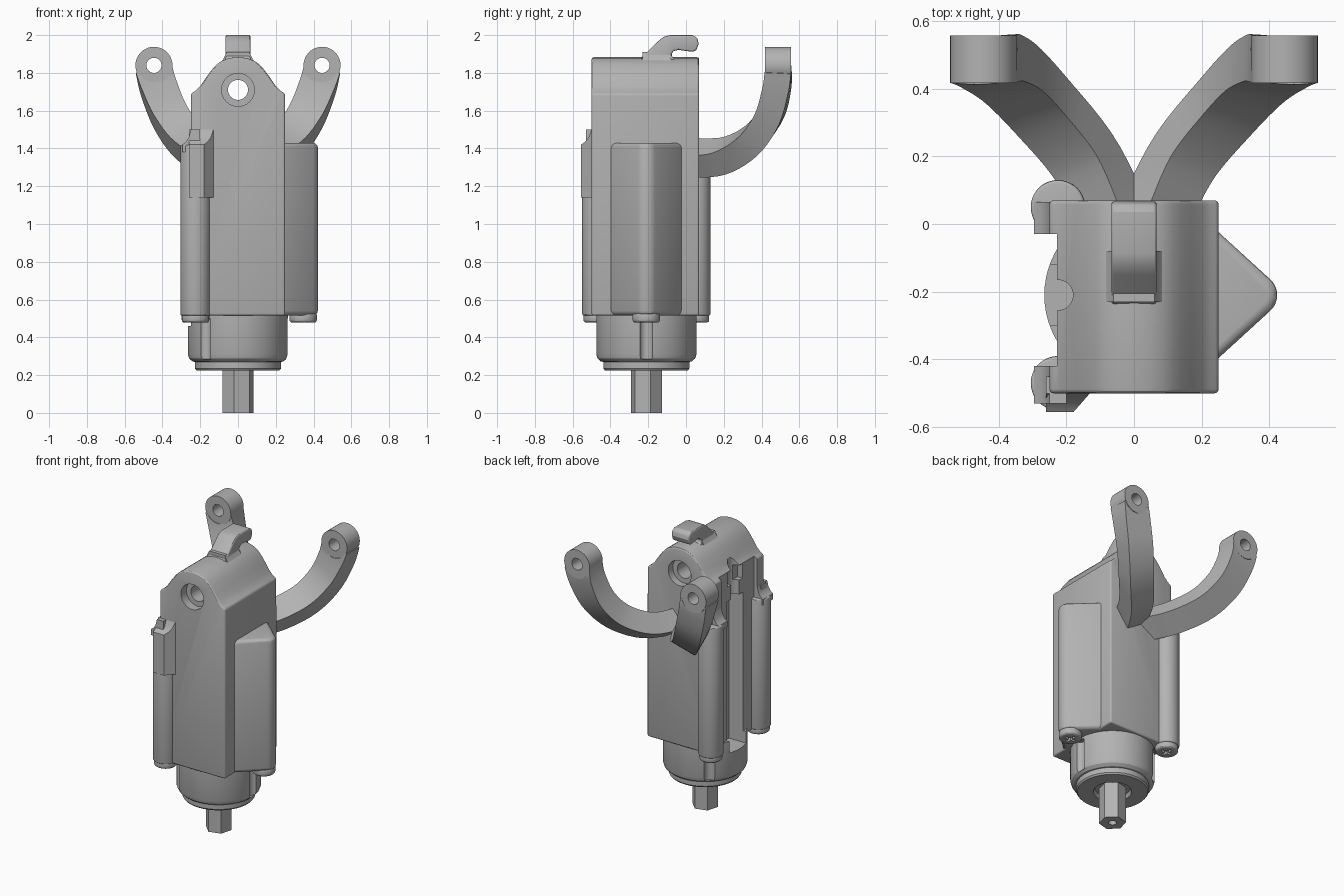
import bpy, bmesh, math
from mathutils import Vector

if "Cube" in bpy.data.objects:
    bpy.data.objects.remove(bpy.data.objects["Cube"], do_unlink=True)

grey = bpy.data.materials.new("machined grey")
grey.use_nodes = True
grey.diffuse_color = (0.45, 0.45, 0.45, 1)
grey.node_tree.nodes["Principled BSDF"].inputs["Base Color"].default_value = (0.45, 0.45, 0.45, 1)

AXIS_Y = -0.21  # y of the main vertical axis
PLACE = {"x": lambda a, b, t: (t, a, b), "y": lambda a, b, t: (a, t, b), "z": lambda a, b, t: (a, b, t)}


def finish(name, bm):
    bmesh.ops.remove_doubles(bm, verts=bm.verts, dist=1e-5)
    bmesh.ops.recalc_face_normals(bm, faces=bm.faces)
    mesh = bpy.data.meshes.new(name)
    bm.to_mesh(mesh)
    bm.free()
    mesh.materials.append(grey)
    ob = bpy.data.objects.new(name, mesh)
    bpy.context.collection.objects.link(ob)
    return ob


def apply(ob, mod):
    bpy.context.view_layer.objects.active = ob
    bpy.ops.object.modifier_apply(modifier=mod.name)


def bevel(ob, width, segments=3):
    mod = ob.modifiers.new("round", "BEVEL")
    mod.width, mod.segments = width, segments
    mod.limit_method, mod.angle_limit = "ANGLE", math.radians(35)
    apply(ob, mod)


def prism(name, points, axis, lo, hi, round_by=0):
    """Extrude a 2D outline along an axis."""
    bm = bmesh.new()
    ends = [[bm.verts.new(PLACE[axis](a, b, t)) for a, b in points] for t in (lo, hi)]
    n = len(points)
    for ring in ends:
        bm.faces.new(ring)
    for i in range(n):
        j = (i + 1) % n
        bm.faces.new((ends[0][i], ends[0][j], ends[1][j], ends[1][i]))
    ob = finish(name, bm)
    if round_by:
        bevel(ob, round_by)
    return ob


def circle(cx, cy, r, n=32, turn=0):
    return [(cx + r * math.cos(turn + math.tau * i / n), cy + r * math.sin(turn + math.tau * i / n)) for i in range(n)]


def box(name, x, y, z):
    return prism(name, [(x[0], y[0]), (x[1], y[0]), (x[1], y[1]), (x[0], y[1])], "z", *z)


def cut(ob, *cutters):
    for c in cutters:
        mod = ob.modifiers.new("cut", "BOOLEAN")
        mod.operation, mod.solver, mod.object = "DIFFERENCE", "EXACT", c
        apply(ob, mod)
        bpy.data.objects.remove(c, do_unlink=True)


def lathe(name, profile, cy):
    bm = bmesh.new()
    vs = [bm.verts.new((r, cy, z)) for r, z in profile]
    es = [bm.edges.new(p) for p in zip(vs, vs[1:])]
    bmesh.ops.spin(bm, geom=vs + es, cent=(0, cy, 0), axis=(0, 0, 1), angle=math.tau, steps=64)
    return finish(name, bm)


def channel():
    return box("channel_cutter", (-0.4, -0.12), (-0.3, -0.12), (0.46, 1.5))


# Main housing with arched top, through bore and open side channel
half = [(0.25, 0.515), (0.25, 1.69), (0.225, 1.705), (0.2, 1.73), (0.17, 1.775), (0.14, 1.815),
        (0.115, 1.843), (0.085, 1.865), (0.045, 1.879)]
housing = prism("housing", half + [(0, 1.883)] + [(-x, z) for x, z in reversed(half)], "y", -0.5, 0.07, 0.012)
cut(housing,
    prism("bore", circle(0, 1.71, 0.053), "y", -0.7, 0.3),
    prism("front_counterbore", circle(0, 1.71, 0.087), "y", -0.6, -0.44),
    prism("back_counterbore", circle(0, 1.71, 0.087), "y", 0.02, 0.2),
    box("side_groove", (-0.4, -0.228), (-0.42, -0.03), (0.4, 2)),
    channel(),
    box("side_window", (-0.4, -0.19), (-0.29, -0.13), (1.6, 1.7)),
    prism("top_notch", circle(-0.225, AXIS_Y, 0.045), "z", 1.45, 2))

# Tapered rib on the left side
tip = [(0.36 + 0.063 * math.cos(a), AXIS_Y + 0.063 * math.sin(a))
       for a in [math.radians(d) for d in range(-50, 51, 10)]]
prism("side_rib", [(0.2, -0.42), (0.24, -0.405)] + tip + [(0.24, -0.015), (0.2, 0.0)], "z", 0.515, 1.43, 0.03)

# Screw bosses on the right side with shoulders blending into the housing
for side, cy, span in (("front", -0.47, (-0.53, -0.42)), ("back", 0.05, (-0.03, 0.065))):
    prism(side + "_boss", circle(-0.225, cy, 0.08, 40), "z", 0.515, 1.42, 0.01)
    prism(side + "_shoulder", [(-0.295, 1.38), (-0.295, 1.42), (-0.275, 1.435), (-0.26, 1.46),
                               (-0.25, 1.5), (-0.2, 1.5), (-0.2, 1.38)], "y", *span)
pad = prism("front_pad", [(-0.556, 1.14), (-0.556, 1.42), (-0.535, 1.435), (-0.515, 1.46),
                          (-0.5, 1.5), (-0.45, 1.5), (-0.45, 1.14)], "x", -0.26, -0.13)
cut(pad, prism("pad_chamfer", [(-0.18, -0.557), (-0.13, -0.5), (-0.1, -0.5), (-0.1, -0.6), (-0.18, -0.6)], "z", 1, 1.6))

# Collar and flange with clearance grooves below the screws
screws = [(0.345, AXIS_Y), (-0.225, 0.05), (-0.225, -0.47)]
collar = lathe("collar", [(0, 0.54), (0.265, 0.54), (0.265, 0.31), (0.258, 0.288), (0.24, 0.272), (0.228, 0.27),
                          (0.228, 0.235), (0.22, 0.225), (0.12, 0.225), (0.11, 0.25), (0, 0.25)], AXIS_Y)
cut(collar, channel())
for sx, sy in screws:
    d = Vector((sx, sy - AXIS_Y)).normalized() * 0.272
    cut(collar, prism("groove", circle(d.x, AXIS_Y + d.y, 0.035, 20), "z", 0.285, 0.5))

# Cross-slotted screw heads
for i, (sx, sy) in enumerate(screws):
    head = prism(f"screw_head_{i + 1}", circle(sx, sy, 0.073), "z", 0.478, 0.53, 0.015)
    for w, h in ((0.04, 0.009), (0.009, 0.04)):
        cut(head, box("slot", (sx - w, sx + w), (sy - h, sy + h), (0.45, 0.5)))

# Hexagonal drive shaft with a centre hole
shaft = prism("drive_shaft", circle(0, AXIS_Y, 0.085, 6, math.radians(15)), "z", 0, 0.3)
cut(shaft, prism("centre_hole", circle(0, AXIS_Y, 0.025, 20), "z", -0.1, 0.05))

# Top hook on a flared foot
prism("top_hook", [(-0.24, 1.85), (-0.235, 1.885), (-0.2, 1.915), (-0.15, 1.965), (-0.12, 1.99), (-0.085, 2.0),
                   (0.035, 2.0), (0.06, 1.985), (0.067, 1.955), (0.055, 1.92), (0.035, 1.912), (0.0, 1.916),
                   (-0.04, 1.922), (-0.065, 1.915), (-0.078, 1.9), (-0.07, 1.88), (-0.05, 1.87), (-0.05, 1.85)],
      "x", -0.067, 0.067, 0.015)
prism("hook_foot", [(-0.11, 1.84), (-0.08, 1.868), (-0.06, 1.91), (0.06, 1.91), (0.08, 1.868), (0.11, 1.84)],
      "y", -0.23, -0.08)


def spline(pts, u):
    """Smooth point along a path of control points, u from 0 to 1."""
    s = u * (len(pts) - 1)
    i = min(int(s), len(pts) - 2)
    f = s - i
    a, b = pts[max(i - 1, 0)], pts[i]
    c, d = pts[i + 1], pts[min(i + 2, len(pts) - 1)]
    return 0.5 * (2 * b + (c - a) * f + (2 * a - 5 * b + 4 * c - d) * f * f + (3 * b - a - 3 * c + d) * f ** 3)


# Curved rear arms ending in drilled eyes
path = [Vector(p) for p in ((0.06, 0.03, 1.35), (0.15, 0.2, 1.36), (0.27, 0.345, 1.44),
                            (0.36, 0.44, 1.57), (0.42, 0.48, 1.72), (0.445, 0.487, 1.82))]
STEPS = 24
for side, sign in (("left", 1), ("right", -1)):
    bm = bmesh.new()
    rings = []
    for k in range(STEPS + 1):
        u = k / STEPS
        p = spline(path, u)
        t = (spline(path, min(u + 0.02, 1)) - spline(path, max(u - 0.02, 0))).normalized()
        w = Vector((0.7, -0.4, -0.6)).lerp(Vector((1, 0, 0)), u)
        w = (w - t * w.dot(t)).normalized()
        h = t.cross(w)
        ring = []
        for a, b in ((1, 1), (-1, 1), (-1, -1), (1, -1)):
            q = p + w * a * (0.08 + 0.018 * u) + h * b * 0.07
            ring.append(bm.verts.new((q.x * sign, q.y, q.z)))
        rings.append(ring)
    for r0, r1 in zip(rings, rings[1:]):
        for i in range(4):
            j = (i + 1) % 4
            bm.faces.new((r0[i], r0[j], r1[j], r1[i]))
    bm.faces.new(rings[0])
    bm.faces.new(rings[-1])
    arm = finish(side + "_arm", bm)
    cx = 0.445 * sign
    cut(arm, prism("eye_clearance", circle(cx, 1.84, 0.09), "y", 0.3, 0.7))
    eye = prism(side + "_arm_eye", circle(cx, 1.84, 0.098, 40), "y", 0.417, 0.557)
    cut(eye, prism("eye_hole", circle(cx, 1.84, 0.04), "y", 0.3, 0.7))

# Smooth curved faces while keeping edges sharp
for ob in bpy.context.collection.objects:
    if ob.type == "MESH" and grey.name in ob.data.materials:
        bpy.ops.object.select_all(action="DESELECT")
        ob.select_set(True)
        bpy.context.view_layer.objects.active = ob
        bpy.ops.object.shade_smooth_by_angle(angle=math.radians(30))
